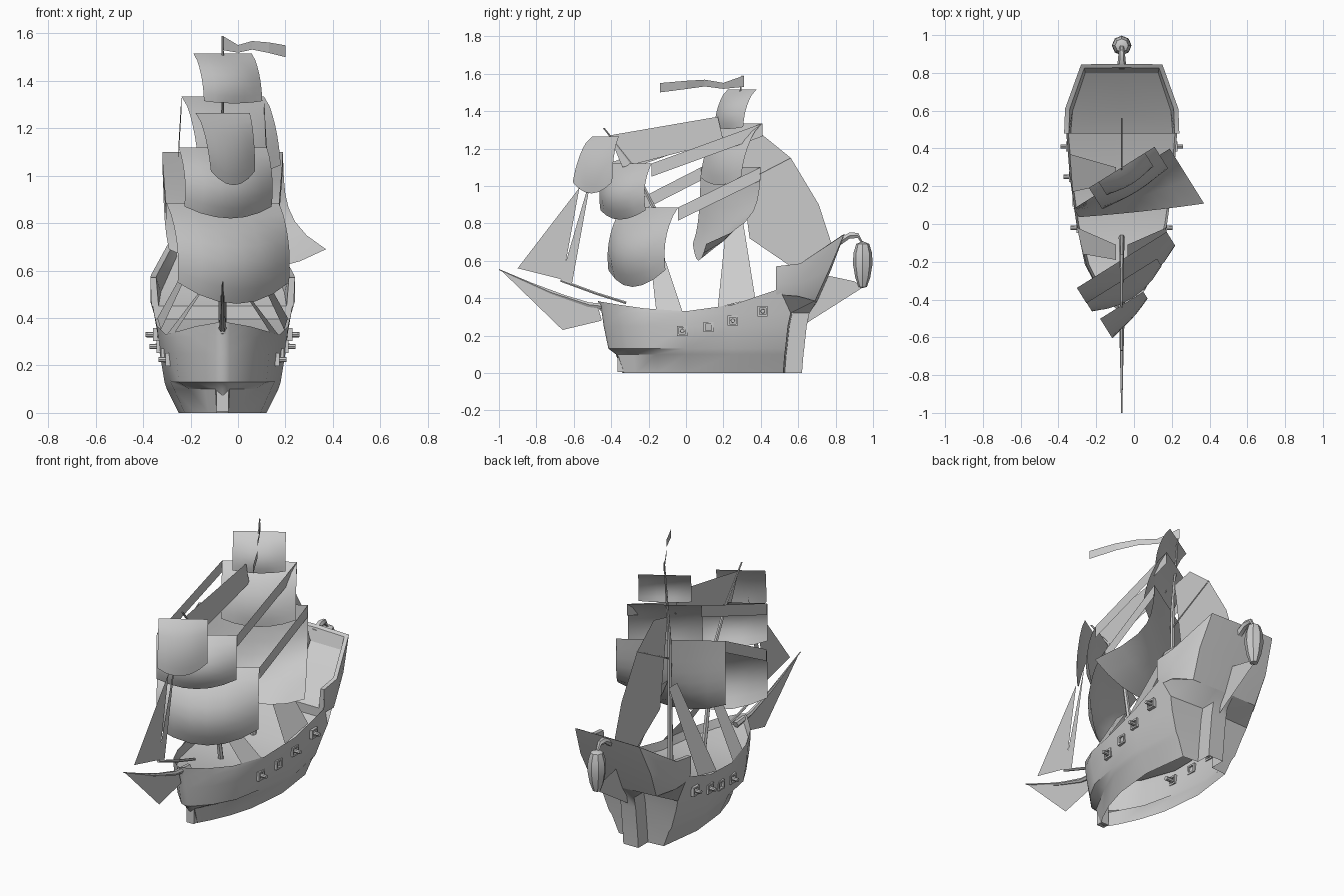
import bpy, bmesh, math
from mathutils import Vector

if "Cube" in bpy.data.objects:
    bpy.data.objects.remove(bpy.data.objects["Cube"], do_unlink=True)

CX = -0.065                      # centre line of the ship
YAW = math.radians(32)           # all yards are braced round by this angle
ALONG = Vector((math.cos(YAW), math.sin(YAW), 0))
AHEAD = Vector((math.sin(YAW), -math.cos(YAW), 0))

grey = bpy.data.materials.new("plain grey")
grey.use_nodes = True
grey.diffuse_color = (0.6, 0.6, 0.6, 1)
grey.node_tree.nodes["Principled BSDF"].inputs["Base Color"].default_value = (0.6, 0.6, 0.6, 1)


def finish(name, bm, mirror=False, smooth=True, normals=True):
    bmesh.ops.remove_doubles(bm, verts=bm.verts, dist=0.0005)
    if normals:
        bmesh.ops.recalc_face_normals(bm, faces=bm.faces)
    mesh = bpy.data.meshes.new(name)
    bm.to_mesh(mesh)
    bm.free()
    mesh.materials.append(grey)
    ob = bpy.data.objects.new(name, mesh)
    bpy.context.collection.objects.link(ob)
    ob.location.x = CX
    if mirror:
        ob.modifiers.new("mirror", 'MIRROR').merge_threshold = 0.002
    if smooth:
        bpy.ops.object.select_all(action='DESELECT')
        ob.select_set(True)
        bpy.context.view_layer.objects.active = ob
        bpy.ops.object.shade_smooth_by_angle(angle=math.radians(40))
    return ob


def grid(name, rows, **kw):
    """Skin a list of equally long point rows."""
    bm = bmesh.new()
    vs = [[bm.verts.new(p) for p in row] for row in rows]
    for a, b in zip(vs, vs[1:]):
        for i in range(len(a) - 1):
            bm.faces.new((a[i], a[i + 1], b[i + 1], b[i]))
    return finish(name, bm, **kw)


def plate(name, pts):
    bm = bmesh.new()
    bm.faces.new([bm.verts.new(p) for p in pts])
    return finish(name, bm, smooth=False, normals=False)


def centre_plate(name, pts):
    return plate(name, [(0, y, z) for y, z in pts])


def tube(name, path, r0, r1, sides=6):
    """Tapered spar along a path."""
    bm = bmesh.new()
    path = [Vector(p) for p in path]
    turn = (path[-1] - path[0]).to_track_quat('Z', 'Y')
    rings = []
    for k, p in enumerate(path):
        r = r0 + (r1 - r0) * k / (len(path) - 1)
        rings.append([bm.verts.new(p + turn @ Vector((r * math.cos(a), r * math.sin(a), 0)))
                      for a in (math.tau * i / sides for i in range(sides))])
    for a, b in zip(rings, rings[1:]):
        for i in range(sides):
            j = (i + 1) % sides
            bm.faces.new((a[i], a[j], b[j], b[i]))
    bm.faces.new(rings[0])
    bm.faces.new(rings[-1])
    return finish(name, bm)


def box(name, centre, size):
    bm = bmesh.new()
    bmesh.ops.create_cube(bm, size=1)
    for v in bm.verts:
        v.co = Vector(centre) + Vector(a * b for a, b in zip(v.co, size))
    return finish(name, bm, smooth=False)


# Hull, open below: lines of (y, half width) at each height, ending in a flat stern and thick sternpost
def level(z, line, y_end, w_end):
    line = line + [(y_end, w_end), (y_end + .008, .05), (y_end + .1, .05)]
    pts = [(w, y, z) for y, w in line]
    return [(0, line[0][0] - 0.01, z)] + pts + [(0, line[-1][0], z)]


rail = [(0, -.47, .385), (.03, -.45, .38), (.115, -.36, .365), (.185, -.22, .345), (.24, 0, .33),
        (.275, .25, .365), (.295, .5, .45), (.22, .69, .385), (.06, .698, .382), (0, .7, .38)]
hull = [level(0, [(-.33, .025), (-.27, .06), (-.15, .115), (0, .16), (.25, .185)], .52, .15),
        level(.1, [(-.365, .03), (-.28, .075), (-.16, .14), (0, .205), (.25, .235)], .528, .19),
        level(.13, [(-.405, .03), (-.31, .12), (-.19, .185), (0, .22), (.25, .245)], .532, .21),
        level(.25, [(-.43, .03), (-.335, .125), (-.21, .195), (0, .235), (.25, .265)], .545, .25),
        level(.32, [(-.44, .03), (-.345, .125), (-.215, .195), (0, .24), (.25, .272)], .56, .272),
        rail]
grid("hull", hull, mirror=True)
box("stem_post", (0, -.345, .065), (.05, .04, .12))

# Main deck, a little below the rail
inner = [(max(x - .012, 0), y * .98, z - .05) for x, y, z in rail[:7]]
grid("bulwark_lining", [rail[:7], inner], mirror=True)
grid("main_deck", [inner, [(0, y, z) for x, y, z in inner]], mirror=True)

# Raised stern with overhanging transom and a steep deck
outer = [[(.29, .48, .42), (.285, .6, .41), (.22, .69, .385), (0, .7, .38)],
         [(.305, .48, .47), (.3, .61, .48), (.235, .765, .55), (0, .775, .55)],
         [(.305, .48, .57), (.3, .61, .585), (.215, .845, .74), (0, .848, .743)]]
grid("stern_castle", outer, mirror=True)
lip = [(.28, .48, .57), (.275, .61, .585), (.198, .825, .73), (0, .828, .733)]
foot = [(.27, .48, .45), (.26, .6, .51), (.193, .8, .66), (0, .8, .66)]
grid("stern_castle_lining", [outer[2], lip, foot], mirror=True)
grid("stern_deck", [foot, [(0, y, z) for x, y, z in foot]], mirror=True)
grid("stern_deck_front", [[(0, .48, .45), (.295, .48, .45)], [(0, .48, .38), (.28, .48, .38)]], mirror=True)
for s in (1, -1):
    plate("castle_side_end", [(s * .305, .48, .57), (s * .28, .48, .57), (s * .27, .48, .45), (s * .3, .48, .45)])
centre_plate("stern_fin", [(.65, .27), (.95, .46), (.9, .49), (.76, .52), (.67, .38)])

# Stern lantern on its bracket
tube("lantern_bracket", [(0, .82, .7), (0, .875, .735), (0, .92, .735), (0, .945, .69)], .025, .01)
bm = bmesh.new()
profile = [(0, .455), (.022, .46), (.04, .51), (.052, .58), (.05, .64), (.035, .69), (0, .705)]
edges = [bm.verts.new((r, 0, z)) for r, z in profile]
edges = [bm.edges.new(pair) for pair in zip(edges, edges[1:])]
bmesh.ops.spin(bm, geom=edges + list(bm.verts), axis=(0, 0, 1), cent=(0, 0, 0), angle=math.tau, steps=8)
finish("stern_lantern", bm).location.y = .945

# Gun ports on both sides; one of them has no cannon
for y, z, x, armed in ((-.02, .225, .23, 1), (.12, .245, .25, 0), (.25, .28, .268, 1), (.41, .33, .284, 1)):
    for s in (1, -1):
        for d in (-1, 1):
            box("gun_port_side", (s * x, y + d * .022, z), (.02, .01, .054))
            box("gun_port_edge", (s * x, y, z + d * .022), (.02, .054, .01))
        if armed:
            tube("cannon", [(s * (x - .05), y, z), (s * (x + .04), y, z)], .013, .011, 8)

# Masts and spars
tube("foremast", [(0, -.07, .28), (0, -.17, .88), (0, -.29, 1.12), (0, -.44, 1.31)], .016, .005)
tube("mainmast", [(0, .24, .28), (0, .25, 1.1), (0, .3, 1.59)], .018, .004)
tube("bowsprit", [(0, -.38, .35), (0, -.52, .365), (0, -.72, .43), (0, -1, .553)], .02, .003)
tube("jib_boom", [(0, -.67, .495), (0, -.48, .425), (0, -.32, .375)], .008, .008)
tube("gaff", [(0, .25, .99), (0, .56, 1.15)], .005, .004)


def sail(name, y, top, bottom, half, leans, belly, sag, power=.6):
    """Square sail hung from a yard, its two lower corners blown ahead; returns the yard ends."""
    mast = Vector((0, y, 0))
    rows = []
    for j in range(8):
        t = j / 7
        row = []
        for i in range(7):
            s = i / 3 - 1
            bow = 1 - s * s
            lean = leans[0] + (leans[1] - leans[0]) * (s + 1) / 2
            p = mast + ALONG * s * half
            p += AHEAD * (lean * t ** power + belly * (.4 + bow) * math.sin(t * 2.8))
            p.z = top + (bottom - top) * t - sag * bow * t
            row.append(p)
        rows.append(row)
    grid(name, rows, normals=False)
    return [mast + ALONG * half * d + Vector((0, 0, top)) for d in (-1, 1)]


fore_course = sail("fore_course", -.19, .885, .55, .28, (.08, .07), .08, .09)
fore_top = sail("fore_topsail", -.3, 1.12, .87, .22, (.04, .03), .06, .05)
sail("fore_topgallant", -.43, 1.265, 1.02, .135, (.12, .04), .02, .06)
main_course = sail("main_course", .24, 1.1, .69, .3, (.05, .34), .02, .09, 4)
main_top = sail("main_topsail", .3, 1.335, 1.045, .205, (.13, .13), .035, .04)
sail("main_topgallant", .3, 1.515, 1.315, .145, (.08, .08), .03, .01)

# Broad braces joining the yard ends of both masts
drop = Vector((0, 0, .07))
for name, a, b in (("top_brace", fore_top, main_top), ("lower_brace", fore_course, main_course)):
    for p, q in zip(a, b):
        plate(name, [p, q, q - drop, p - drop])

# Fore-and-aft sails on the centre line
centre_plate("main_staysail", [(-.41, 1.27), (.17, 1.37), (.2, 1.24), (-.34, 1.1)])
centre_plate("spanker", [(.27, 1.25), (.4, 1.28), (.56, 1.15), (.71, .9), (.785, .67), (.72, .57), (.56, .57), (.34, .72)])
centre_plate("outer_jib", [(-.57, .99), (-.9, .56), (-.66, .5)])
centre_plate("inner_jib", [(-.5, 1.08), (-.67, .5), (-.61, .475)])
centre_plate("bowsprit_sail", [(-.98, .54), (-.66, .23), (-.45, .28), (-.47, .35)])

# Shrouds
for s in (1, -1):
    plate("fore_shroud", [(s * .03, -.19, .6), (s * .03, -.11, .6), (s * .235, -.02, .33), (s * .2, -.16, .34)])
    plate("main_shroud", [(s * .03, .22, .84), (s * .03, .3, .84), (s * .275, .37, .4), (s * .26, .17, .35)])

# Pennant
wave = [(0, .31, 1.56, .03), (.065, .2, 1.535, .016), (.125, .1, 1.55, .018), (.195, 0, 1.54, .022), (.265, -.14, 1.525, .025)]
grid("pennant", [[(x, y, z + h * d) for x, y, z, h in wave] for d in (-1, 1)], smooth=False, normals=False)
